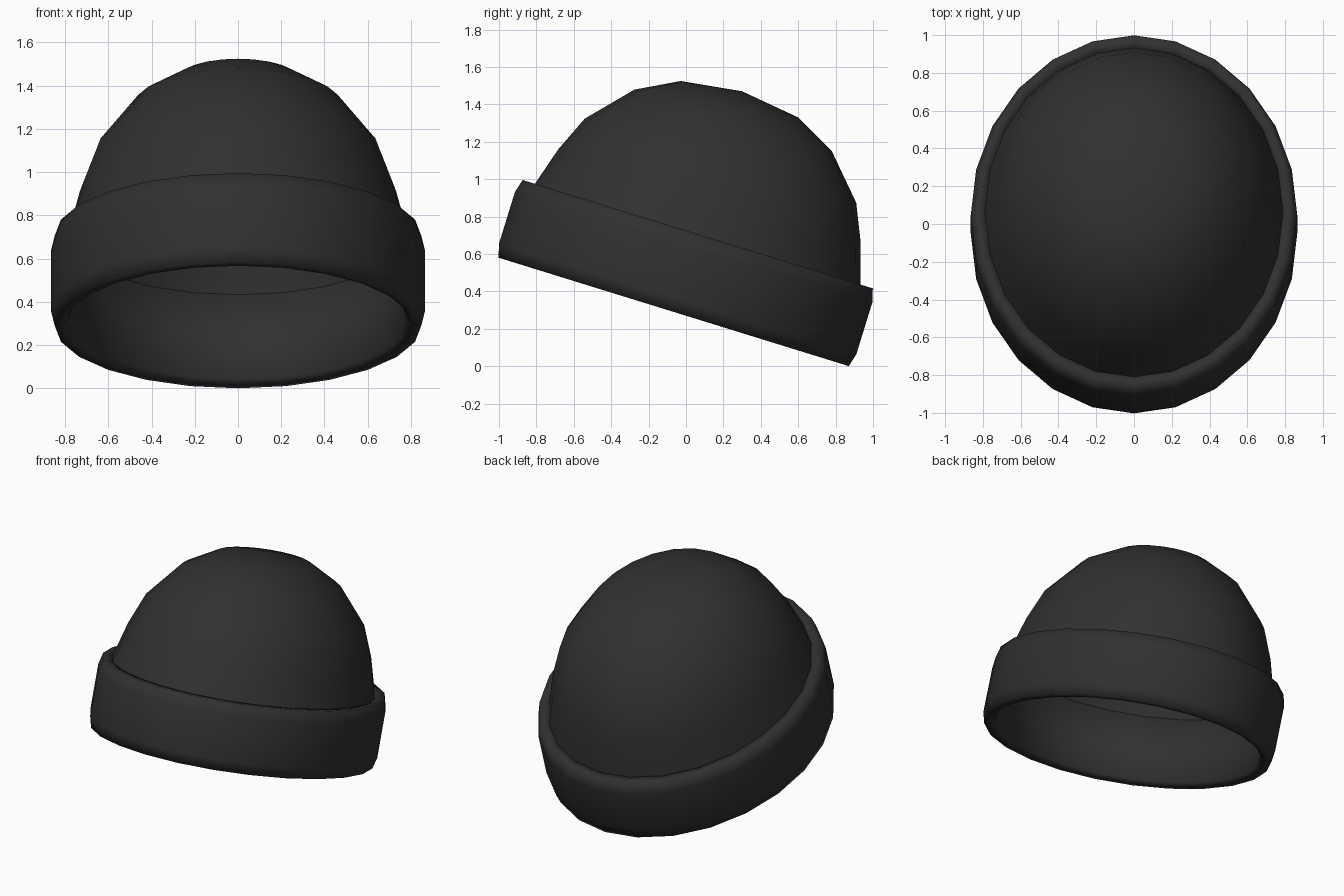
import bpy, bmesh, math
from mathutils import Matrix

if "Cube" in bpy.data.objects:
    bpy.data.objects.remove(bpy.data.objects["Cube"])

SEGMENTS = 24
WIDTH = 0.865                      # oval head: narrower in x than in y
TILT = math.radians(17.2)          # front edge sits higher than the back

wool = bpy.data.materials.new("charcoal wool")
wool.diffuse_color = (0.03, 0.03, 0.03, 1)
wool.use_nodes = True
wool.node_tree.nodes["Principled BSDF"].inputs["Base Color"].default_value = wool.diffuse_color

# tilt about x after shifting along the tilted depth axis
place = Matrix.Rotation(-TILT, 4, 'X') @ Matrix.Translation((0, -0.149, 0)) @ Matrix.Diagonal((WIDTH, 1, 1, 1))


def lathe(name, profile, closed=False, apex=None):
    """Spin (radius, height) points into an oval, tilted part."""
    bm = bmesh.new()
    rings = []
    for r, h in profile:
        rings.append([bm.verts.new((r * math.cos(2 * math.pi * i / SEGMENTS),
                                    r * math.sin(2 * math.pi * i / SEGMENTS), h))
                      for i in range(SEGMENTS)])
    pairs = list(zip(rings, rings[1:]))
    if closed:
        pairs.append((rings[-1], rings[0]))
    for upper, lower in pairs:
        for i in range(SEGMENTS):
            j = (i + 1) % SEGMENTS
            bm.faces.new((upper[i], lower[i], lower[j], upper[j]))
    if apex is not None:
        tip = bm.verts.new((0, 0, apex))
        for i in range(SEGMENTS):
            bm.faces.new((tip, rings[0][i], rings[0][(i + 1) % SEGMENTS]))
    bm.transform(place)
    bmesh.ops.recalc_face_normals(bm, faces=bm.faces)
    for f in bm.faces:
        f.smooth = True
    me = bpy.data.meshes.new(name)
    bm.to_mesh(me)
    bm.free()
    me.materials.append(wool)
    ob = bpy.data.objects.new(name, me)
    bpy.context.collection.objects.link(ob)
    return ob


# rounded crown, open underneath
lathe("crown", [(0.33, 1.448), (0.552, 1.331), (0.76, 1.104),
                (0.846, 0.907), (0.912, 0.69)], apex=1.493)

# thick folded cuff around the opening
lathe("folded_cuff", [(0.912, 0.69), (0.98, 0.693), (1.0, 0.62), (1.0, 0.33),
                      (0.98, 0.258), (0.93, 0.26), (0.91, 0.28)], closed=True)
